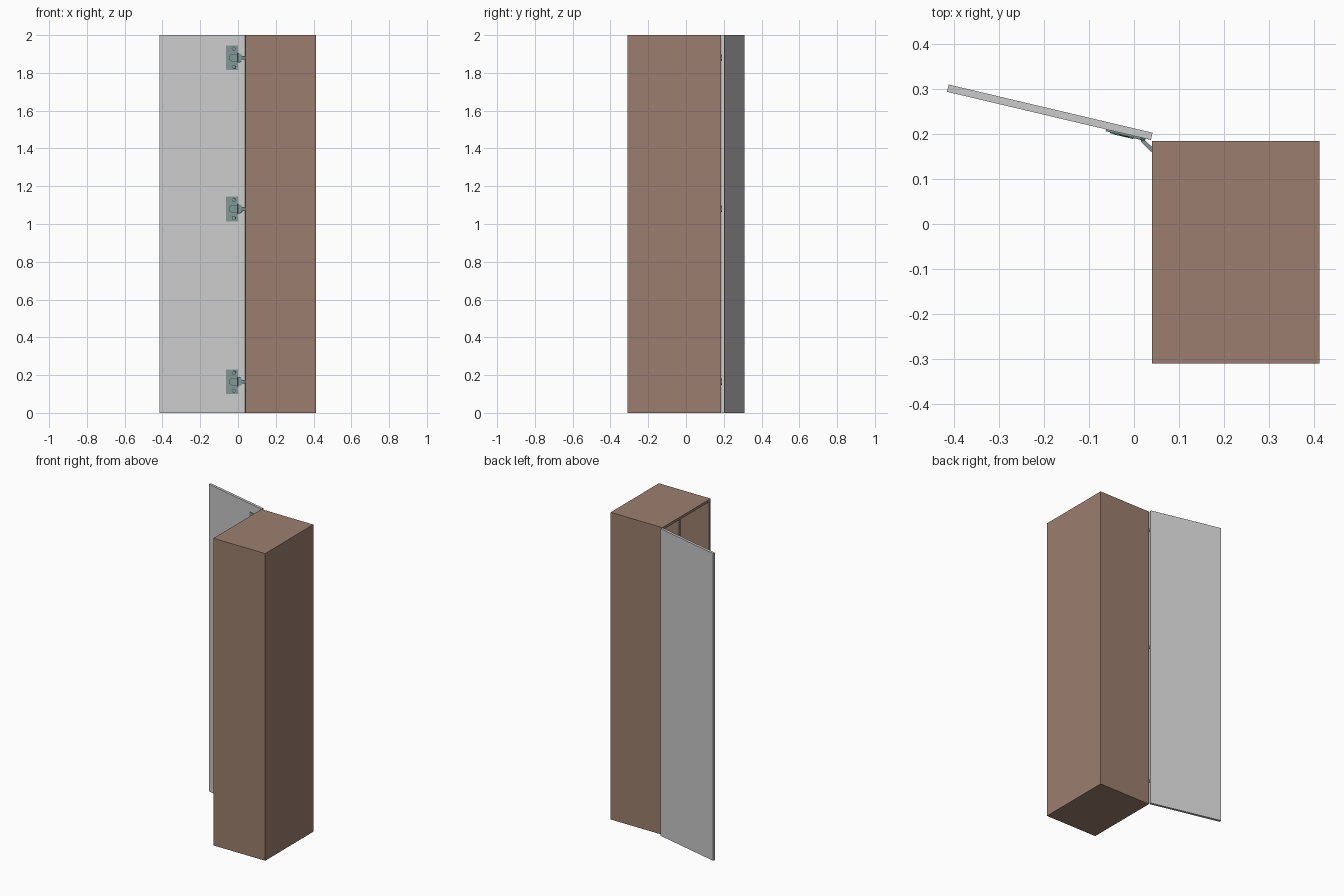
import bpy, bmesh, math
from mathutils import Matrix, Vector

cube = bpy.data.objects.get("Cube")
if cube:
    bpy.data.objects.remove(cube, do_unlink=True)


def material(name, rgb):
    m = bpy.data.materials.new(name)
    m.use_nodes = True
    m.diffuse_color = (*rgb, 1)
    bsdf = next(n for n in m.node_tree.nodes if n.type == 'BSDF_PRINCIPLED')
    bsdf.inputs["Base Color"].default_value = (*rgb, 1)
    return m


wood = material("brown_board", (0.33, 0.212, 0.156))
white = material("pale_grey_door", (0.6, 0.6, 0.6))
steel = material("blue_grey_steel", (0.21, 0.305, 0.3))
dark = material("dark_steel", (0.06, 0.09, 0.09))


def finish(name, bm, mat, matrix):
    bmesh.ops.recalc_face_normals(bm, faces=bm.faces)
    me = bpy.data.meshes.new(name)
    bm.to_mesh(me)
    bm.free()
    me.materials.append(mat)
    ob = bpy.data.objects.new(name, me)
    ob.matrix_world = matrix
    bpy.context.collection.objects.link(ob)
    return ob


def box(name, lo, hi, mat, matrix=Matrix()):
    bm = bmesh.new()
    lo, hi = Vector(lo), Vector(hi)
    bmesh.ops.create_cube(bm, size=1)
    for v in bm.verts:
        v.co = (lo + hi) / 2 + v.co * (hi - lo)
    return finish(name, bm, mat, matrix)


def prism(name, points, depth, mat, matrix=Matrix()):
    """Extrude a closed 3D outline along a vector."""
    bm = bmesh.new()
    face = bm.faces.new([bm.verts.new(p) for p in points])
    ext = bmesh.ops.extrude_face_region(bm, geom=[face])
    verts = [e for e in ext["geom"] if isinstance(e, bmesh.types.BMVert)]
    bmesh.ops.translate(bm, verts=verts, vec=depth)
    return finish(name, bm, mat, matrix)


# Carcass, open towards -x
X0, X1, Y0, Y1, H, T, B = 0.04, 0.413, -0.31, 0.185, 2.0, 0.016, 0.008
XB = X1 - B
box("back_panel", (XB, Y0, 0), (X1, Y1, H), wood)
box("hinge_side_panel", (X0, Y1 - T, 0), (XB, Y1, H), wood)
box("far_side_panel", (X0, Y0, 0), (XB, Y0 + T, H), wood)
box("top_panel", (X0, Y0 + T, H - T), (XB, Y1 - T, H), wood)
box("bottom_panel", (X0, Y0 + T, 0), (XB, Y1 - T, T), wood)
mid = (Y0 + Y1) / 2
box("divider", (X0 + 0.05, mid - T / 2, T), (XB, mid + T / 2, H - T), wood)

# Open door: local x runs away from the hinge, local y out of the inner face
door = Matrix.Translation((0.037, 0.187, 0)) @ Matrix.Rotation(math.radians(166.7), 4, 'Z')
box("door", (-0.0005, -0.0165, 0), (0.4655, 0, H), white, door)

# Three concealed hinges
for i, z in enumerate((0.165, 1.08, 1.88), 1):
    n = f"hinge_{i}_"
    at_door = door @ Matrix.Translation((0, 0, z))
    at_box = Matrix.Translation((0, 0, z))
    box(n + "plate", (0.038, 0, -0.066), (0.102, 0.004, 0.066), steel, at_door)

    # Rounded cup rim with a dark recess
    for part, r, y, mat in (("cup_rim", 0.026, 0.006, steel), ("cup_recess", 0.02, 0.0065, dark),
                            ("cup_cover", 0.017, 0.007, steel)):
        arc = [(0.066 + r * math.sin(a), 0, r * math.cos(a))
               for a in (math.pi * k / 12 for k in range(13))]
        outline = arc + [(0.038, 0, -r), (0.038, 0, r)]
        prism(n + part, outline, (0, y, 0), mat, at_door)

    # Screws above and below the cup
    for s in (-1, 1):
        for part, r, y, mat in (("screw_ring", 0.011, 0.005, dark), ("screw", 0.008, 0.006, steel)):
            ring = [(0.06 + r * math.cos(a), 0, s * 0.048 + r * math.sin(a))
                    for a in (math.tau * k / 16 for k in range(16))]
            prism(n + part, ring, (0, y, 0), mat, at_door)

    # Knuckle tapering away from the cup, then the cranked link
    prism(n + "knuckle", [(0.04, 0, -0.026), (0.04, 0, 0.026), (0.024, 0, 0.022),
                          (0.012, 0, 0.01), (0.012, 0, -0.01), (0.024, 0, -0.022)],
          (0, 0.005, 0), steel, at_door)
    prism(n + "link", [(0.014, 0.19, -0.01), (0.022, 0.188, -0.01), (0.044, 0.168, -0.01),
                       (0.044, 0.158, -0.01), (0.036, 0.162, -0.01), (0.016, 0.183, -0.01)],
          (0, 0, 0.02), steel, at_box)

    # Arm and mounting plate on the inner wall
    box(n + "arm", (0.042, 0.152, -0.01), (0.12, 0.166, 0.01), steel, at_box)
    box(n + "mount", (0.07, 0.164, -0.035), (0.105, Y1 - T, 0.035), steel, at_box)
